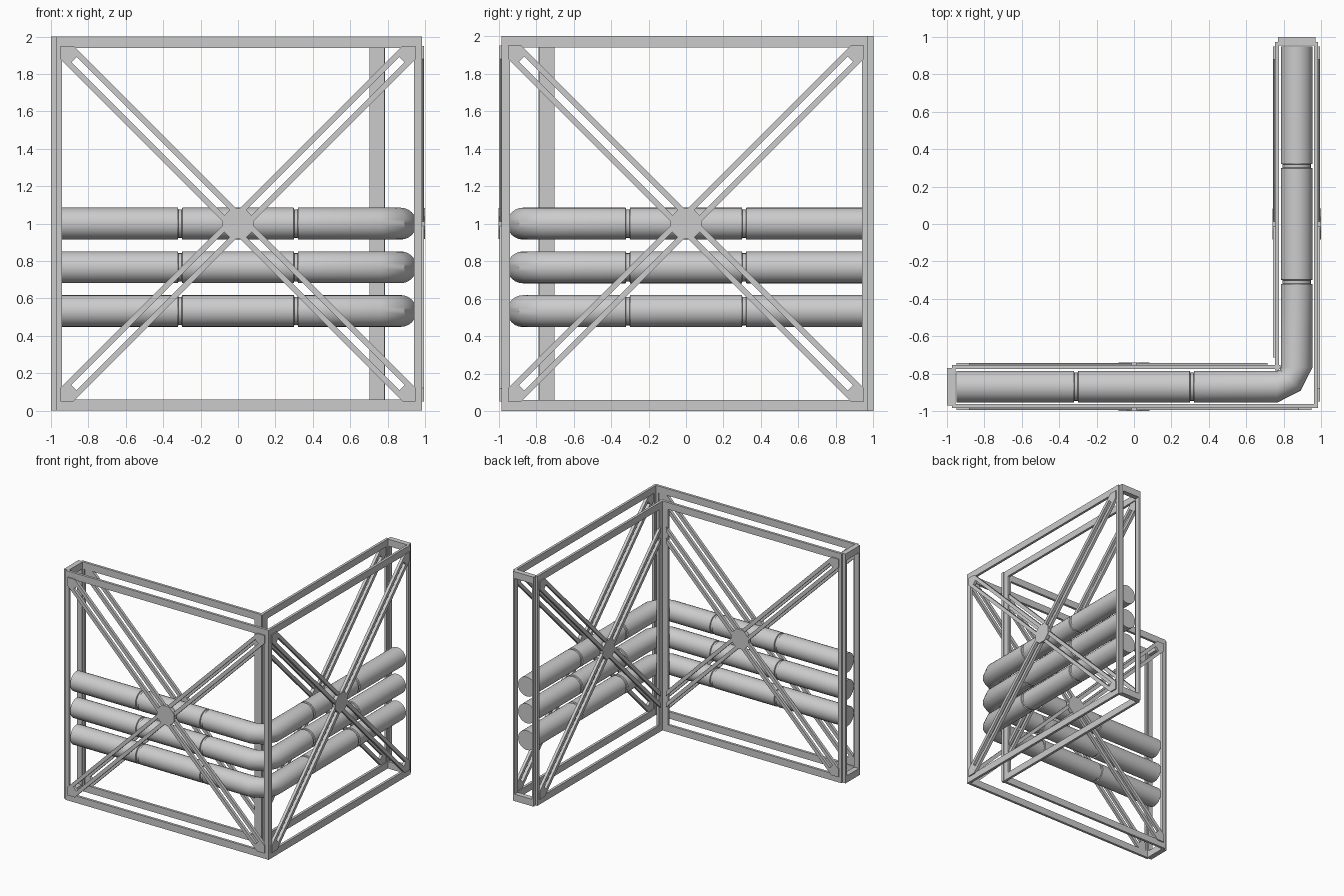
import bpy, bmesh, math
from mathutils import Vector

if "Cube" in bpy.data.objects:
    bpy.data.objects.remove(bpy.data.objects["Cube"])


def finish(bm, name, smooth=False):
    bmesh.ops.recalc_face_normals(bm, faces=bm.faces)
    me = bpy.data.meshes.new(name)
    bm.to_mesh(me)
    bm.free()
    ob = bpy.data.objects.new(name, me)
    bpy.context.collection.objects.link(ob)
    if smooth:
        bpy.context.view_layer.objects.active = ob
        ob.select_set(True)
        bpy.ops.object.shade_smooth_by_angle(angle=math.radians(35))
        ob.select_set(False)
    return ob


def both_walls(bm, name):
    # second wall is the first one reflected across the corner's diagonal
    other = bm.copy()
    for v in other.verts:
        v.co.x, v.co.y = -v.co.y, -v.co.x
    finish(bm, "front_wall_" + name)
    finish(other, "side_wall_" + name)


def box(bm, x0, x1, y0, y1, z0, z1):
    vs = bmesh.ops.create_cube(bm, size=1)["verts"]
    for v in vs:
        v.co = Vector(((x0 + x1) / 2 + v.co.x * (x1 - x0),
                       (y0 + y1) / 2 + v.co.y * (y1 - y0),
                       (z0 + z1) / 2 + v.co.z * (z1 - z0)))


# rectangular frames of flat bars
def frame(name, x0, x1, y0, y1, left_w, right_w):
    bm = bmesh.new()
    box(bm, x0, x0 + left_w, y0, y1, 0.06, 1.94)
    box(bm, x1 - right_w, x1, y0, y1, 0.06, 1.94)
    for z in (0, 1.94):
        box(bm, x0, x1, y0, y1, z, z + 0.06)
    both_walls(bm, name)


frame("outer_frame", -0.972, 0.985, -0.985, -0.963, 0.032, 0.045)
frame("inner_frame", -0.972, 0.782, -0.776, -0.754, 0.032, 0.08)

# open end of each wall: slim posts and short cross ties
bm = bmesh.new()
for y0, y1 in ((-0.97, -0.953), (-0.787, -0.77)):
    box(bm, -1, -0.955, y0, y1, 0.0, 2.0)
for z in (0, 1.94):
    box(bm, -1, -0.955, -0.963, -0.776, z, z + 0.06)
both_walls(bm, "end_frame")


# slotted cross braces, clipped to the frame opening
def brace(name, y0, y1, x_max):
    bm = bmesh.new()
    for k in range(4):
        a = math.pi / 4 + k * math.pi / 2
        u, n = Vector((math.cos(a), 0, math.sin(a))), Vector((-math.sin(a), 0, math.cos(a)))
        for r0, r1, w0, w1 in ((0.06, 1.24, 0.02, 0.05), (0.06, 1.24, -0.05, -0.02),
                               (1.24, 1.45, -0.05, 0.05)):
            pts = [u * r + n * w for r, w in ((r0, w0), (r1, w0), (r1, w1), (r0, w1))]
            bm.faces.new([bm.verts.new(p + Vector((0, y0, 1))) for p in pts])
    for co, no in (((x_max, 0, 0), (1, 0, 0)), ((-0.95, 0, 0), (-1, 0, 0)),
                   ((0, 0, 1.95), (0, 0, 1)), ((0, 0, 0.05), (0, 0, -1))):
        bmesh.ops.bisect_plane(bm, geom=bm.verts[:] + bm.edges[:] + bm.faces[:],
                               plane_co=co, plane_no=no, clear_outer=True)
    res = bmesh.ops.extrude_face_region(bm, geom=bm.faces[:])
    for v in res["geom"]:
        if isinstance(v, bmesh.types.BMVert):
            v.co.y = y1
    both_walls(bm, name)


brace("outer_brace", -0.995, -0.97, 0.95)
brace("inner_brace", -0.768, -0.744, 0.715)


# octagonal hub plates where the braces cross
def hub(name, y0, y1):
    bm = bmesh.new()
    rings = []
    for y in (y0, y1):
        rings.append([bm.verts.new((0.09 * math.cos(math.pi / 8 + k * math.pi / 4), y,
                                    1 + 0.09 * math.sin(math.pi / 8 + k * math.pi / 4)))
                      for k in range(8)])
        bm.faces.new(rings[-1])
    for k in range(8):
        bm.faces.new((rings[0][k], rings[0][k - 1], rings[1][k - 1], rings[1][k]))
    both_walls(bm, name)


hub("outer_hub", -1.0, -0.968)
hub("inner_hub", -0.77, -0.741)

# pipes: grooved straight runs and a two-step bend at the corner
R, N = 0.085, 24
half = [(-0.95, R)]
for g in (-0.31, 0.31):
    half += [(g - 0.012, R), (g - 0.009, R - 0.009), (g + 0.009, R - 0.009), (g + 0.012, R)]
half.append((0.765, R))
stations = [(x, -0.87, 0, r) for x, r in half]
stations.append((0.836, -0.836, math.pi / 4, R))
stations += [(0.87, -x, math.pi / 2, r) for x, r in reversed(half)]
for i in range(3):
    zc = 1.0 - i * 0.2335
    bm = bmesh.new()
    rings = []
    for x, y, a, r in stations:
        side = 0.078 if a == math.pi / 4 else r
        rings.append([bm.verts.new((x - math.sin(a) * side * math.cos(t),
                                    y + math.cos(a) * side * math.cos(t),
                                    zc + r * math.sin(t)))
                      for t in (2 * math.pi * k / N for k in range(N))])
    for p, q in zip(rings, rings[1:]):
        for k in range(N):
            bm.faces.new((p[k - 1], p[k], q[k], q[k - 1]))
    bm.faces.new(rings[0])
    bm.faces.new(rings[-1])
    finish(bm, "pipe_%d" % (i + 1), smooth=True)
